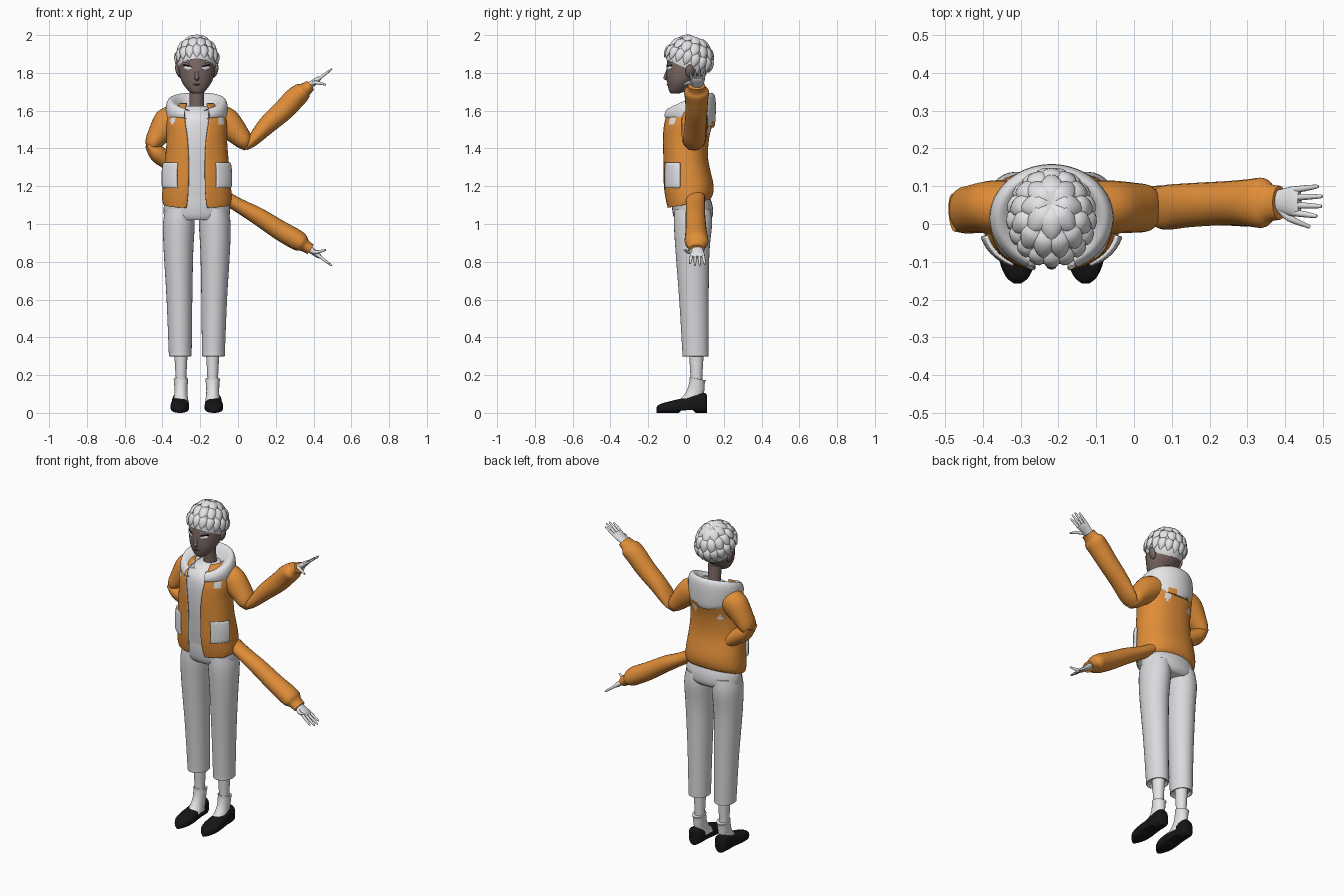
import bpy, bmesh, math
from math import sin, cos, pi, radians
from mathutils import Vector, Matrix
from mathutils.bvhtree import BVHTree

if "Cube" in bpy.data.objects:
    bpy.data.objects.remove(bpy.data.objects["Cube"])

CX = -0.218          # body centre line
UP, SIDE, DEEP = Vector((0, 0, 1)), Vector((1, 0, 0)), Vector((0, 1, 0))
made = []


def material(name, *rgb):
    m = bpy.data.materials.new(name)
    m.use_nodes = True
    m.diffuse_color = (*rgb, 1)
    m.node_tree.nodes["Principled BSDF"].inputs["Base Color"].default_value = (*rgb, 1)
    return m


WHITE = material("white", 0.8, 0.8, 0.82)
CLOTH = material("trouser grey", 0.7, 0.69, 0.72)
ORANGE = material("orange", 0.75, 0.27, 0.04)
SKIN = material("brown skin", 0.2, 0.14, 0.125)
BLACK = material("black", 0.008, 0.008, 0.009)
LIP = material("dark lip", 0.1, 0.05, 0.05)


def finish(name, bm, mats, spots=()):
    """Turn a bmesh into an object; faces near a spot take the second material."""
    for f in bm.faces:
        f.smooth = True
        c = f.calc_center_median()
        f.material_index = int(any((c - Vector(s[:3])).length < s[3] for s in spots))
    me = bpy.data.meshes.new(name)
    bm.to_mesh(me)
    bm.free()
    for m in mats:
        me.materials.append(m)
    ob = bpy.data.objects.new(name, me)
    bpy.context.collection.objects.link(ob)
    made.append(ob)
    return ob


def spline(rows, n):
    """Catmull-Rom rows between the given rows."""
    out, last = [], len(rows) - 1
    for i in range(last):
        q = [rows[max(0, min(last, i + k))] for k in (-1, 0, 1, 2)]
        for s in range(n):
            t = s / n
            out.append([(2 * b + (c - a) * t + (2 * a - 5 * b + 4 * c - d) * t * t
                         + (3 * b - a - 3 * c + d) * t ** 3) / 2 for a, b, c, d in zip(*q)])
    return out + [rows[-1]]


def loft(name, rows, mats, closed=True, solid=True, steps=4, spots=()):
    bm = bmesh.new()
    vs = [[bm.verts.new(p) for p in r] for r in spline(rows, steps)]
    n = len(vs[0])
    for a, b in zip(vs, vs[1:]):
        for j in range(n if closed else n - 1):
            k = (j + 1) % n
            bm.faces.new((a[j], a[k], b[k], b[j]))
    if solid:
        if closed:
            bm.faces.new(vs[0])
            bm.faces.new(vs[-1])
        else:
            bmesh.ops.remove_doubles(bm, verts=bm.verts, dist=1e-5)
        bmesh.ops.recalc_face_normals(bm, faces=bm.faces)
    return finish(name, bm, mats, spots)


def level(z, rx, yf, yb, cx=CX, gap=0, end=None, n=32, power=1, dip=0):
    """Horizontal ring starting at the front, optionally left open there."""
    end = 2 * pi - gap if end is None else end
    full = gap == 0 and end > 6.28
    row = []
    for j in range(n):
        a = gap + (end - gap) * j / (n if full else n - 1)
        s, c = (math.copysign(abs(f(a)) ** power, f(a)) for f in (sin, cos))
        row.append(Vector((cx + rx * s, (yf + yb) / 2 - (yb - yf) / 2 * c, z - dip * c)))
    return row


def tube(name, path, mats, side=DEEP, n=20, steps=4, spots=()):
    """Path entries: x, y, z, radius along side, radius across."""
    pts = [Vector(p[:3]) for p in path]
    rows = []
    for i, p in enumerate(path):
        t = (pts[min(i + 1, len(pts) - 1)] - pts[max(i - 1, 0)]).normalized()
        v = t.cross(side).normalized()
        u = v.cross(t)
        rows.append([pts[i] + u * p[3] * cos(2 * pi * j / n) + v * p[4] * sin(2 * pi * j / n)
                     for j in range(n)])
    return loft(name, rows, mats, steps=steps, spots=spots)


def blob(name, matrix, mats, size):
    bm = bmesh.new()
    bmesh.ops.create_uvsphere(bm, u_segments=20, v_segments=12, radius=1)
    bm.transform(matrix @ Matrix.Diagonal((*size, 1)))
    return finish(name, bm, mats)


# Head, neck, nose and ears
head = loft("head", [level(*r) for r in (
    (1.69, .018, -.078, -.04), (1.705, .045, -.09, .0), (1.75, .078, -.1, .05),
    (1.80, .094, -.104, .1), (1.86, .099, -.1, .12), (1.92, .09, -.085, .105),
    (1.97, .05, -.04, .06))], [SKIN])
tube("neck", [(CX, .045, 1.56, .045, .05), (CX, .035, 1.64, .036, .038),
              (CX, .025, 1.74, .038, .042)], [SKIN])
tube("nose", [(CX, -.1, 1.815, .004, .008), (CX, -.108, 1.785, .008, .01),
              (CX, -.112, 1.772, .008, .013), (CX, -.1, 1.762, .004, .008)], [SKIN])
for s, label in ((1, "left"), (-1, "right")):
    blob(label + "_ear", Matrix.Translation((CX + s * .1, .02, 1.81))
         @ Matrix.Rotation(s * .3, 4, 'Y'), [SKIN], (.012, .022, .035))

# Face details laid on the head surface
tree = BVHTree.FromPolygons([v.co for v in head.data.vertices],
                            [p.vertices[:] for p in head.data.polygons])


def plate(name, dx, z, w, h, mat, roll=0):
    hit, normal = tree.ray_cast(Vector((CX + dx, -1, z)), DEEP)[:2]
    rot = normal.to_track_quat('Z', 'Y').to_matrix().to_4x4()
    blob(name, Matrix.Translation(hit) @ rot @ Matrix.Rotation(roll, 4, 'Z'), [mat], (w, h, .004))


for s, label in ((1, "left"), (-1, "right")):
    plate(label + "_eye", s * .048, 1.826, .024, .011, WHITE, s * .12)
    plate(label + "_lash", s * .05, 1.838, .028, .004, BLACK, s * .15)
    plate(label + "_brow", s * .05, 1.858, .03, .004, WHITE, s * .15)
plate("mouth", 0, 1.738, .02, .004, LIP)

# Hair cap trimmed along a sloping hairline
HC, HR = Vector((CX, .013, 1.866)), Vector((.104, .12, .119))
bm = bmesh.new()
bmesh.ops.create_uvsphere(bm, u_segments=40, v_segments=28, radius=1)
bm.transform(Matrix.Translation(HC) @ Matrix.Diagonal((*HR, 1)))
bmesh.ops.bisect_plane(bm, geom=bm.verts[:] + bm.edges[:] + bm.faces[:],
                       plane_co=(0, 0, 1.825), plane_no=(0, .45, 1), clear_inner=True)
finish("hair_cap", bm, [WHITE])

# Layered locks fanning out from the crown
tilt = Matrix.Rotation(radians(-20), 3, 'X')
for row, (start, stop, count, wide) in enumerate((
        (0, 50, 8, .03), (32, 78, 13, .027), (62, 103, 17, .024))):
    for k in range(count):
        phi = 2 * pi * (k + row / 2) / count
        path = []
        for t, w, lift in ((0, .3, .98), (.35, 1, 1.04), (.7, .8, 1.05), (1, .05, 1.07)):
            a = radians(start + (stop - start) * t)
            d = tilt @ Vector((sin(a) * sin(phi), -sin(a) * cos(phi), cos(a)))
            p = HC + Vector((d.x * HR.x, d.y * HR.y, d.z * HR.z)) * lift
            path.append((*p, wide * w, .013 * w))
        away = tilt @ Vector((cos(phi), sin(phi), 0))
        tube(f"hair_lock_{row}_{k}", path, [WHITE], side=away, n=8, steps=3)

# Shirt
loft("shirt", [level(*r) for r in (
    (1.14, .15, -.075, .1), (1.25, .145, -.09, .1), (1.4, .14, -.105, .1),
    (1.52, .135, -.105, .11), (1.58, .11, -.085, .11), (1.625, .06, -.03, .09))], [WHITE])

# Open jacket with a pale lining and patches
jacket = loft("jacket", [level(z, rx, yf, yb, gap=math.asin(w / rx), n=72, power=.88, dip=dip)
                         for z, rx, yf, yb, w, dip in (
    (1.105, .178, -.1, .12, .047, .02), (1.14, .184, -.11, .14, .04, .01),
    (1.21, .18, -.12, .145, .036, 0), (1.34, .168, -.122, .118, .036, 0),
    (1.45, .16, -.126, .122, .042, 0), (1.54, .162, -.12, .142, .055, 0),
    (1.605, .14, -.095, .142, .058, 0), (1.64, .085, -.045, .115, .05, 0))],
    [ORANGE, WHITE], closed=False, solid=False, steps=6, spots=(
        (CX + .145, -.09, 1.55, .035), (CX - .145, -.09, 1.55, .03),
        (CX + .07, .135, 1.49, .024), (CX - .1, .125, 1.46, .025), (CX + .15, .08, 1.51, .03)))
mod = jacket.modifiers.new("lining", 'SOLIDIFY')
mod.thickness, mod.offset = .008, -1
mod.material_offset = mod.material_offset_rim = 1

# Pockets wrapped over the jacket front
for s, label in ((1, "left"), (-1, "right")):
    a, b = radians(31), radians(76)
    lo, hi = (a, b) if s > 0 else (2 * pi - b, 2 * pi - a)
    pocket = loft(label + "_pocket", [level(z, r, -.128 - .3 * (r - .184), .14, gap=lo, end=hi,
                                            n=14, power=.88) for z, r in (
        (1.19, .184), (1.205, .191), (1.26, .192), (1.31, .188), (1.325, .182))],
        [WHITE], closed=False, solid=False)
    mod = pocket.modifiers.new("thickness", 'SOLIDIFY')
    mod.thickness, mod.offset = .016, -1

# Hood lying on the shoulders and hanging down the back
profile = ((.45, 1.59, .03), (.74, 1.60, .085), (.9, 1.603, .09), (1, 1.58, .08),
           (1, 1.565, .0), (.92, 1.56, -.05), (.6, 1.555, -.02), (.45, 1.59, .03))
hood_rows = []
for k, z, rise in profile:
    row = level(0, .162 * k, .02 - .145 * k, .02 + .137 * k, gap=radians(24), n=48)
    for j, p in enumerate(row):
        a = radians(24) + (2 * pi - radians(48)) * j / 47
        t = (1 - cos(a)) / 2
        p.z = z + rise * t + .012 * sin(a) ** 2
    hood_rows.append(row)
loft("hood", hood_rows, [WHITE, ORANGE], closed=False, steps=3,
     spots=((CX + .05, .14, 1.52, .03), (CX - .06, .13, 1.51, .025)))

# Left sleeve raised, right sleeve folded across behind the shirt
tube("left_upper_sleeve", [(-.12, .045, 1.565, .07, .075), (-.06, .045, 1.535, .07, .078),
     (.0, .043, 1.475, .066, .06), (.035, .042, 1.43, .06, .045),
     (.048, .042, 1.395, .03, .015)], [ORANGE])
tube("left_forearm_sleeve", [(.04, .042, 1.4, .035, .012), (.075, .043, 1.437, .058, .03),
     (.15, .05, 1.52, .058, .048), (.24, .055, 1.602, .058, .056), (.3, .056, 1.665, .062, .057),
     (.34, .056, 1.7, .066, .05), (.36, .056, 1.715, .05, .036), (.385, .056, 1.735, .045, .03)],
     [ORANGE])
tube("right_upper_sleeve", [(-.32, .045, 1.565, .07, .075), (-.375, .045, 1.535, .07, .078),
     (-.425, .04, 1.465, .064, .058), (-.452, .035, 1.42, .06, .042),
     (-.465, .03, 1.385, .04, .015)], [ORANGE])
tube("right_forearm_sleeve", [(-.478, .03, 1.42, .05, .018), (-.43, .035, 1.375, .06, .045),
     (-.35, .045, 1.32, .05, .045), (-.05, .05, 1.13, .05, .036), (.1, .05, 1.045, .052, .046),
     (.22, .053, .968, .056, .052), (.3, .055, .922, .062, .054), (.335, .056, .9, .062, .048),
     (.355, .056, .885, .048, .034), (.385, .056, .865, .043, .03)], [ORANGE])

# Hands with spread fingers
for s, z0, label in ((1, 1.735, "left"), (-1, .865, "right")):
    along = Vector((.8, 0, .6 * s))
    base = Vector((.372, .06, z0 - .008 * s))

    def reach(d, dy):
        return base + along * d + DEEP * dy

    tube(label + "_palm", [(*reach(d, 0), w, h) for d, w, h in (
        (0, .028, .02), (.03, .034, .017), (.065, .04, .014), (.082, .034, .008))], [WHITE])
    for f, length in enumerate((.135, .15, .152, .14)):
        y0 = -.03 + .02 * f
        tube(f"{label}_finger_{f}", [(*reach(d, y), r, r) for d, y, r in (
            (.06, y0, .009), (.1, y0 * 1.15, .008), (length, y0 * 1.3, .005),
            (length + .004, y0 * 1.3, .001))], [WHITE], n=10)
    tube(label + "_thumb", [(*p, r, r) for p, r in (
        (reach(.02, -.02), .012), (reach(.05, -.045) - UP * .008 * s, .01),
        (Vector((.465, -.008, z0 + .002 * s)), .005))], [WHITE], side=UP, n=10)

# Trousers
loft("trouser_hips", [level(*r) for r in (
    (1.02, .16, -.055, .125), (1.045, .174, -.068, .142), (1.1, .174, -.075, .14),
    (1.17, .155, -.075, .115))], [CLOTH])
for s, label in ((1, "left"), (-1, "right")):
    loft(label + "_trouser_leg", [level(z, rx, yf, yb, cx=CX + s * dx) for z, rx, yf, yb, dx in (
        (.315, .045, .0, .1, .088), (.3, .055, -.015, .115, .088), (.305, .06, -.02, .12, .088),
        (.33, .061, -.02, .12, .088), (.6, .068, -.036, .12, .092), (.85, .078, -.055, .124, .097),
        (1.0, .084, -.064, .138, .095), (1.08, .075, -.06, .13, .09))], [CLOTH])

    # Ankle, sock and shoe
    x = CX + s * .084
    loft(label + "_ankle", [level(z, r, .055 - r * 1.1, .055 + r * 1.1, cx=x)
                            for z, r in ((.12, .028), (.2, .029), (.36, .038))], [WHITE])
    loft(label + "_sock", [level(z, rx, yf, yb, cx=x, dip=dip) for z, rx, yf, yb, dip in (
        (.05, .042, -.075, .09, 0), (.085, .036, -.03, .094, .012), (.12, .034, .005, .097, 0),
        (.165, .037, .018, .1, -.004), (.18, .038, .018, .106, -.008),
        (.178, .03, .025, .09, -.004))], [WHITE])
    x = CX + s * .09
    shoe = loft(label + "_shoe", [
        [Vector((x + w * cos(a), y, h * (.5 + .5 * math.copysign(abs(sin(a)) ** .6, sin(a)))))
         for a in (2 * pi * j / 24 for j in range(24))]
        for y, w, h in ((.112, .022, .09), (.1, .038, .105), (.05, .042, .1), (.0, .044, .082),
                        (-.05, .049, .07), (-.1, .047, .058), (-.14, .03, .045),
                        (-.157, .01, .03))], [BLACK])
    # Arch between heel and ball
    for v in shoe.data.vertices:
        if v.co.z < .012 and -.03 < v.co.y < .04:
            v.co.z += .014

# Smooth shading with crisp edges
for ob in bpy.context.selected_objects:
    ob.select_set(False)
for ob in made:
    ob.select_set(True)
bpy.context.view_layer.objects.active = made[0]
bpy.ops.object.shade_smooth_by_angle(angle=radians(50))
